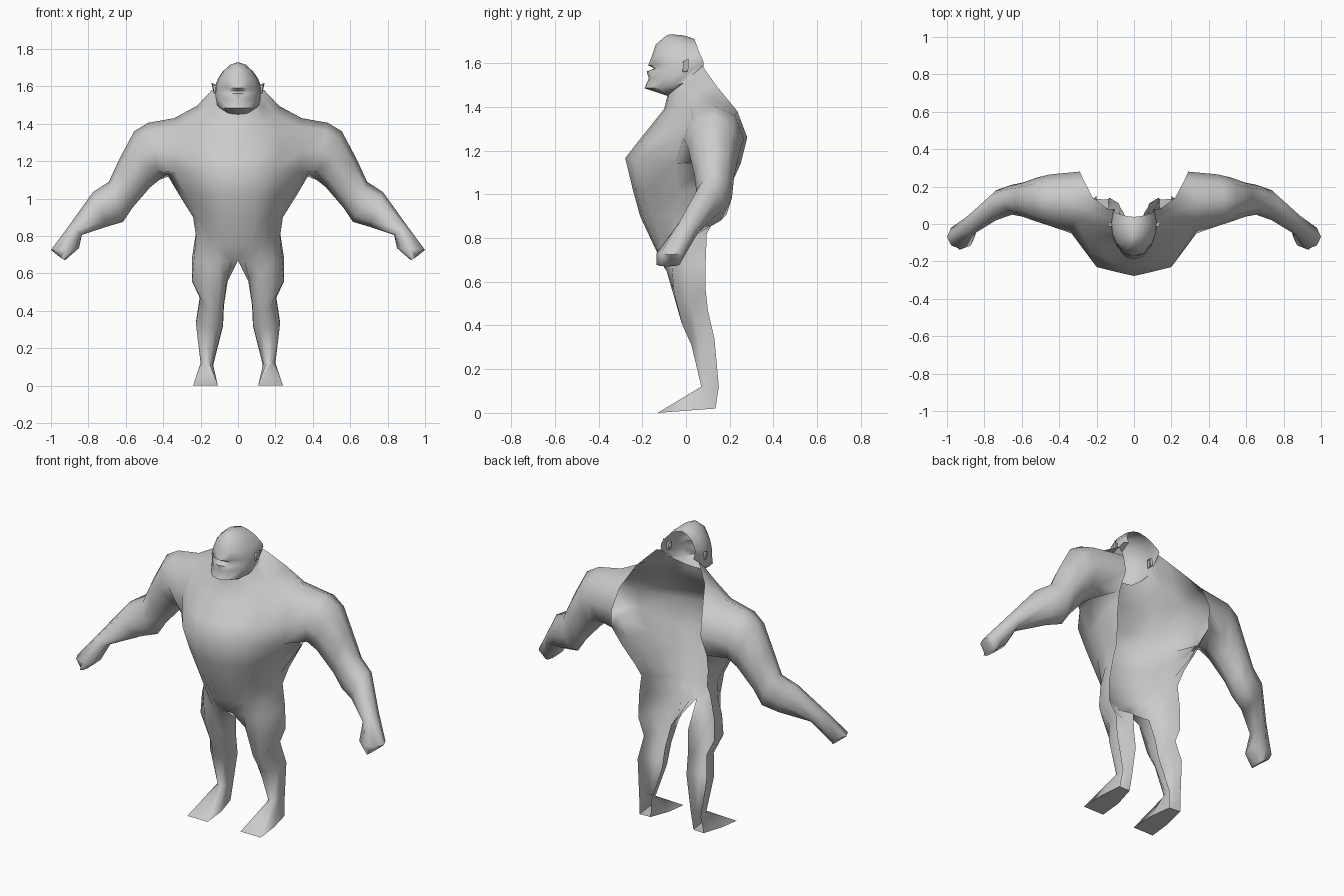
import bpy, bmesh
from mathutils import Vector

skin = bpy.data.materials.new("grey_skin")
skin.diffuse_color = (0.6, 0.6, 0.6, 1)

# Half-shell cross-sections, each from the middle (or inner edge) round to the open back edge
legs = [
    [(.14, .13, .02), (.11, .0, .01), (.107, -.13, 0), (.24, -.13, 0), (.235, .0, .01), (.21, .135, .02)],
    [(.13, .14, .12), (.135, .1, .12), (.15, .07, .12), (.18, .07, .12), (.2, .1, .12), (.2, .15, .12)],
    [(.08, .11, .32), (.082, .06, .32), (.12, .03, .31), (.18, .025, .31), (.225, .06, .33), (.225, .13, .34)],
    [(.075, .09, .43), (.078, .03, .43), (.11, -.02, .41), (.16, -.02, .41), (.202, .03, .47), (.205, .1, .47)],
    [(.055, .06, .56), (.06, -.02, .56), (.1, -.06, .55), (.18, -.055, .55), (.245, .0, .56), (.247, .09, .56)],
]
belly = [
    [(0, -.1, .67), (.035, -.1, .665), (.1, -.095, .67), (.18, -.065, .67), (.235, 0, .68), (.245, .09, .69)],
    [(0, -.14, .75), (.07, -.135, .75), (.13, -.11, .76), (.19, -.05, .77), (.225, .03, .8), (.225, .095, .82)],
    [(0, -.21, .9), (.09, -.2, .9), (.16, -.15, .9), (.215, -.05, .9), (.24, .05, .9), (.235, .14, .9)],
    [(0, -.243, 1.02), (.1, -.23, 1.02), (.19, -.18, 1.02), (.28, -.04, 1.02), (.315, .08, 1.02), (.28, .195, 1.02)],
]
chest = [
    [(0, -.278, 1.165), (.1, -.255, 1.165), (.2, -.23, 1.16), (.335, -.05, 1.14), (.38, .1, 1.13), (.31, .25, 1.14)],
    [(0, -.22, 1.24), (.12, -.205, 1.24), (.23, -.15, 1.24), (.34, -.03, 1.25), (.35, .12, 1.25), (.29, .28, 1.26)],
    [(0, -.14, 1.34), (.1, -.13, 1.34), (.21, -.08, 1.35), (.31, .02, 1.39), (.34, .12, 1.43), (.27, .235, 1.38)],
    [(0, -.1, 1.39), (.08, -.09, 1.39), (.14, -.06, 1.41), (.2, .0, 1.45), (.22, .06, 1.475), (.22, .14, 1.495)],
    [(0, -.085, 1.45), (.05, -.08, 1.455), (.09, -.05, 1.48), (.115, -.01, 1.51), (.13, .03, 1.54), (.14, .08, 1.58)],
]

# Head levels: z, front y, half width, back y, back z, mouth push
head_levels = [
    (1.485, -.19, .115, .08, 1.59, 0), (1.53, -.17, .122, .08, 1.605, 0),
    (1.562, -.165, .122, .075, 1.62, -.015), (1.575, -.165, .121, .073, 1.625, .02),
    (1.59, -.163, .12, .07, 1.63, -.01), (1.635, -.155, .108, .06, 1.65, 0),
    (1.685, -.138, .078, .05, 1.68, 0), (1.718, -.1, .042, .042, 1.70, 0),
    (1.73, -.08, 0, .038, 1.71, 0),
]


def head_row(z, yf, w, yb, zb, push):
    xs = (0, .42, .8, .97, 1, .9)
    ys = (0, .06, .26, .5, .73, 1)
    zs = (0, 0, 0, .1, .4, 1)
    ps = (1, .7, 0, 0, 0, 0)
    return [(w * x, yf + (yb - yf) * y + push * p, z + (zb - z) * k)
            for x, y, k, p in zip(xs, ys, zs, ps)]


bm = bmesh.new()
rows = legs + belly + chest + [head_row(*h) for h in head_levels]
grid = [[bm.verts.new(p) for p in row] for row in rows]
low = len(legs) + len(belly)          # first chest row, bottom of the armhole
for r in range(len(grid) - 1):
    for c in range(5):
        if r in (low, low + 1) and c >= 3:
            continue                  # armhole
        bm.faces.new((grid[r][c], grid[r][c + 1], grid[r + 1][c + 1], grid[r + 1][c]))
bm.faces.new(list(reversed(grid[0])))  # sole
bm.verts.remove(grid[low + 1][4])

# Arm grown out of the armhole: upper x, z, lower x, z, front y, back y
C, B, A = grid[low:low + 3]
ring = [A[3], A[4], A[5], B[5], C[5], C[4], C[3], B[3]]
around = [(.85, .15), (1, .5), (.85, .85), (.5, 1), (.15, .85), (0, .5), (.15, .15), (.5, 0)]
arm = [
    (.48, 1.405, .42, 1.10, -.01, .265), (.555, 1.36, .47, 1.06, .01, .25), (.635, 1.21, .565, .95, .04, .22),
    (.69, 1.09, .615, .875, .05, .21), (.775, 1.035, .70, .85, .02, .18),
    (.9, .86, .835, .805, -.06, .06), (1.0, .725, .85, .735, -.135, .0),
    (.95, .685, .925, .67, -.135, -.03),
]
for xu, zu, xl, zl, yf, yb in arm:
    nxt = [bm.verts.new((xl + (xu - xl) * s, yf + (yb - yf) * t, zl + (zu - zl) * s)) for s, t in around]
    for i in range(8):
        j = (i + 1) % 8
        bm.faces.new((ring[i], nxt[i], nxt[j], ring[j]))
    ring = nxt
bm.faces.new(list(reversed(ring)))    # knuckles
bmesh.ops.remove_doubles(bm, verts=bm.verts, dist=.0005)


def finish(name, bm, angle):
    me = bpy.data.meshes.new(name)
    bm.to_mesh(me)
    bm.free()
    me.materials.append(skin)
    ob = bpy.data.objects.new(name, me)
    bpy.context.collection.objects.link(ob)
    m = ob.modifiers.new("mirror", 'MIRROR')
    m.merge_threshold = .0005
    bpy.ops.object.select_all(action='DESELECT')
    ob.select_set(True)
    bpy.context.view_layer.objects.active = ob
    bpy.ops.object.modifier_apply(modifier="mirror")
    bpy.ops.object.shade_smooth_by_angle(angle=angle)
    return ob


finish("body", bm, 1.2)

# Ears: small flared plates, wider at the outer rim
bm = bmesh.new()
inner = [bm.verts.new(p) for p in ((.112, -.02, 1.555), (.112, .005, 1.56), (.105, .005, 1.60), (.105, -.015, 1.60))]
outer = [bm.verts.new(p) for p in ((.125, -.015, 1.56), (.13, .01, 1.565), (.143, .012, 1.62), (.135, -.012, 1.61))]
for i in range(4):
    j = (i + 1) % 4
    bm.faces.new((inner[i], inner[j], outer[j], outer[i]))
bm.faces.new(outer)
bmesh.ops.recalc_face_normals(bm, faces=bm.faces)
finish("ears", bm, .6)
